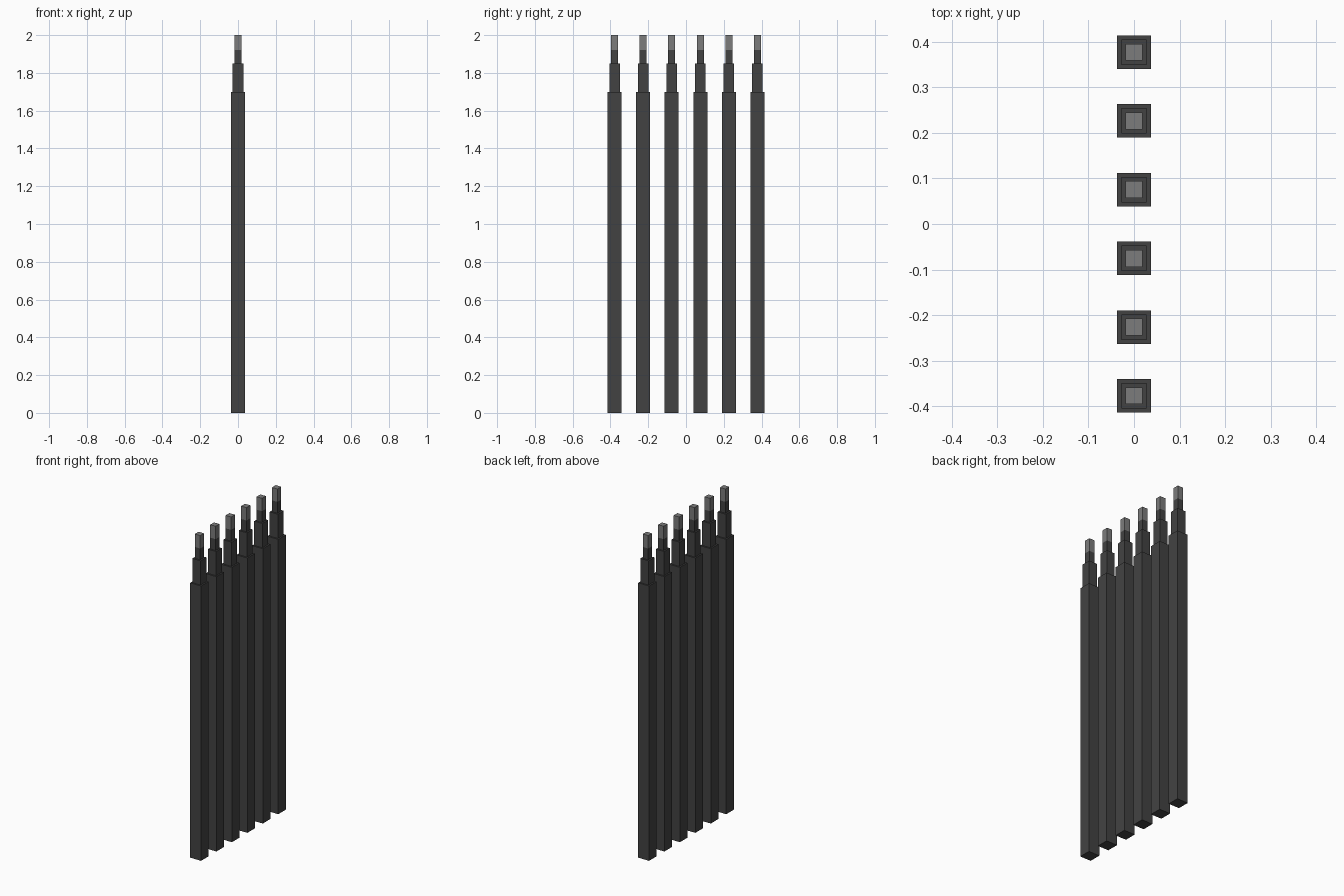
import bpy

if "Cube" in bpy.data.objects:
    bpy.data.objects.remove(bpy.data.objects["Cube"])


def material(name, value):
    m = bpy.data.materials.new(name)
    m.diffuse_color = (value, value, value, 1)
    m.use_nodes = True
    m.node_tree.nodes["Principled BSDF"].inputs["Base Color"].default_value = m.diffuse_color
    return m


dark = material("dark grey", 0.055)
light = material("light grey", 0.2)


def box(name, width, y, z0, z1, mat):
    bpy.ops.mesh.primitive_cube_add(size=1, location=(0, y, (z0 + z1) / 2))
    o = bpy.context.object
    o.name = name
    o.scale = (width, width, z1 - z0)
    bpy.ops.object.transform_apply(location=False, rotation=False, scale=True)
    o.data.materials.append(mat)


# Row of six stepped square posts, each with a pale tip
for i in range(6):
    y = (i - 2.5) * 0.151
    box(f"post_{i + 1}", 0.074, y, 0, 1.70, dark)
    box(f"collar_{i + 1}", 0.056, y, 1.70, 1.85, dark)
    box(f"neck_{i + 1}", 0.037, y, 1.85, 1.92, dark)
    box(f"tip_{i + 1}", 0.037, y, 1.92, 2.0, light)
